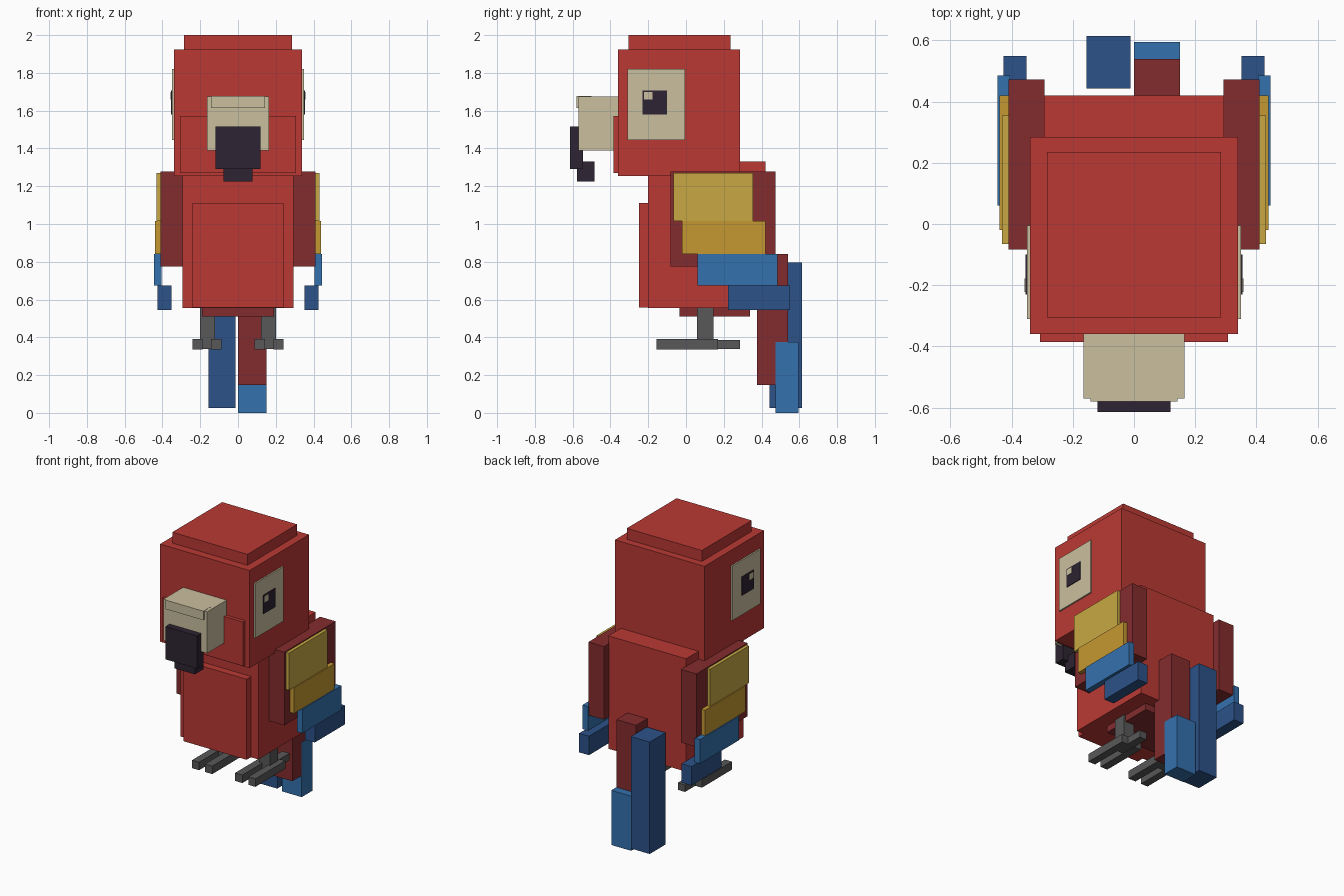
import bpy

if "Cube" in bpy.data.objects:
    bpy.data.objects.remove(bpy.data.objects["Cube"])


def srgb(r, g, b):
    def lin(c):
        c /= 255
        return c / 12.92 if c <= 0.04045 else ((c + 0.055) / 1.055) ** 2.4
    return (lin(r), lin(g), lin(b), 1)


COLOURS = {
    "red": srgb(186, 57, 52),
    "dark red": srgb(132, 44, 46),
    "cream": srgb(202, 191, 159),
    "yellow": srgb(200, 169, 68),
    "amber": srgb(197, 153, 50),
    "light blue": srgb(52, 113, 174),
    "dark blue": srgb(44, 82, 137),
    "grey": srgb(88, 88, 88),
    "black": srgb(45, 36, 50),
}
MATS = {}
for label, col in COLOURS.items():
    MATS[label] = bpy.data.materials.new(label)
    MATS[label].diffuse_color = col


def box(name, colour, x, y, z):
    """Box from (min, max) ranges on each axis."""
    bpy.ops.mesh.primitive_cube_add(size=1)
    ob = bpy.context.object
    ob.name = name
    ob.location = [(a + b) / 2 for a, b in (x, y, z)]
    ob.scale = [b - a for a, b in (x, y, z)]
    bpy.ops.object.transform_apply(location=True, scale=True)
    ob.data.materials.append(MATS[colour])
    return ob


def pair(name, colour, x, y, z):
    """Matching boxes on both sides."""
    box("right_" + name, colour, x, y, z)
    box("left_" + name, colour, (-x[1], -x[0]), y, z)


def centred(name, colour, half, y, z):
    box(name, colour, (-half, half), y, z)


# Body
centred("body", "red", 0.295, (-0.20, 0.42), (0.555, 1.33))
centred("breast", "red", 0.24, (-0.25, -0.19), (0.557, 1.11))
centred("belly", "dark red", 0.19, (-0.035, 0.34), (0.51, 0.57))

# Head
centred("head", "red", 0.34, (-0.36, 0.285), (1.255, 1.925))
centred("crown", "red", 0.285, (-0.305, 0.235), (1.91, 2.0))
centred("cheeks", "red", 0.307, (-0.385, -0.35), (1.27, 1.572))

# Beak
centred("upper_beak", "cream", 0.165, (-0.57, -0.35), (1.39, 1.675))
centred("beak_ridge", "cream", 0.143, (-0.58, -0.50), (1.615, 1.677))
centred("beak_hook", "black", 0.12, (-0.615, -0.545), (1.29, 1.515))
centred("beak_tip", "black", 0.077, (-0.578, -0.485), (1.225, 1.33))

# Eyes
pair("eye_patch", "cream", (0.335, 0.350), (-0.31, -0.005), (1.445, 1.82))
pair("pupil", "black", (0.345, 0.355), (-0.23, -0.10), (1.58, 1.708))
pair("eye_glint", "cream", (0.350, 0.358), (-0.222, -0.178), (1.658, 1.70))

# Wings with layered feathers
pair("wing", "dark red", (0.292, 0.41), (-0.083, 0.473), (0.775, 1.277))
pair("upper_feather", "yellow", (0.40, 0.432), (-0.065, 0.355), (1.015, 1.27))
pair("middle_feather", "amber", (0.40, 0.439), (-0.02, 0.42), (0.84, 1.015))
pair("lower_feather", "light blue", (0.405, 0.446), (0.06, 0.485), (0.675, 0.84))
pair("wing_tip", "dark blue", (0.352, 0.427), (0.223, 0.55), (0.545, 0.675))

# Tail
box("tail_base", "dark red", (0.0, 0.15), (0.375, 0.54), (0.147, 0.84))
box("short_tail_feather", "light blue", (0.0, 0.151), (0.475, 0.595), (0.0, 0.375))
box("long_tail_feather", "dark blue", (-0.155, -0.012), (0.443, 0.615), (0.027, 0.795))

# Legs and feet
pair("leg", "grey", (0.122, 0.202), (0.057, 0.145), (0.36, 0.56))
pair("inner_toe", "grey", (0.087, 0.142), (-0.155, 0.17), (0.335, 0.39))
pair("outer_toe", "grey", (0.187, 0.24), (-0.155, 0.17), (0.335, 0.39))
pair("back_toe", "grey", (0.137, 0.192), (0.06, 0.285), (0.337, 0.385))

for m in bpy.data.materials:
    if m.users and not m.is_grease_pencil:
        m.use_nodes = True
        m.node_tree.nodes["Principled BSDF"].inputs["Base Color"].default_value = m.diffuse_color
